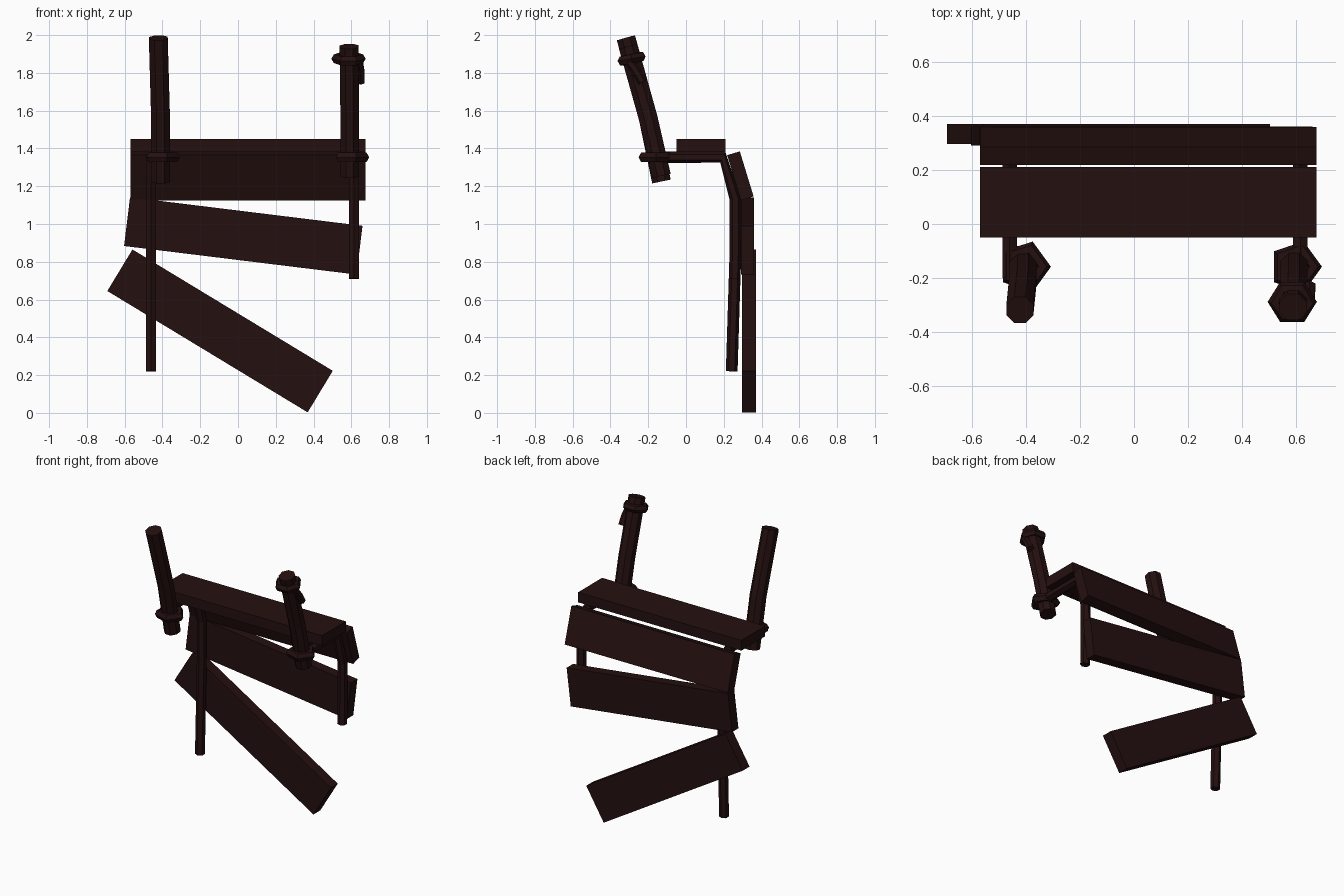
import bpy, bmesh
from math import sin, cos, pi, radians
from mathutils import Vector, Matrix

if "Cube" in bpy.data.objects:
    bpy.data.objects.remove(bpy.data.objects["Cube"])

wood = bpy.data.materials.new("dark red brown wood")
wood.use_nodes = True
wood.diffuse_color = (0.018, 0.005, 0.005, 1)
wood.node_tree.nodes["Principled BSDF"].inputs["Base Color"].default_value = wood.diffuse_color


def finish(name, bm):
    bmesh.ops.recalc_face_normals(bm, faces=bm.faces)
    mesh = bpy.data.meshes.new(name)
    bm.to_mesh(mesh)
    bm.free()
    mesh.materials.append(wood)
    obj = bpy.data.objects.new(name, mesh)
    bpy.context.scene.collection.objects.link(obj)
    return obj


def plank(name, size, centre, axis="X", angle=0):
    bm = bmesh.new()
    bmesh.ops.create_cube(bm, size=1)
    place = Matrix.Translation(centre) @ Matrix.Rotation(radians(angle), 4, axis)
    bmesh.ops.transform(bm, matrix=place @ Matrix.Diagonal((*size, 1)), verts=bm.verts)
    return finish(name, bm)


def tube(name, path, radius, sides=6, closed=False, ref=(1, 0, 0)):
    """Sweep a polygon along a path, mitred at the bends."""
    bm = bmesh.new()
    pts = [Vector(p) for p in path]
    n = len(pts)
    rings = []
    for i, p in enumerate(pts):
        before = pts[i - 1] if closed or i else p
        after = pts[(i + 1) % n] if closed or i < n - 1 else p
        along = (after - before).normalized()
        u = Vector(ref)
        u = (u - along * u.dot(along)).normalized()
        v = along.cross(u)
        rings.append([bm.verts.new(p + radius * (cos(a) * u + sin(a) * v))
                      for a in [2 * pi * (k + 0.5) / sides for k in range(sides)]])
    for i in range(n if closed else n - 1):
        a, b = rings[i], rings[(i + 1) % n]
        for k in range(sides):
            j = (k + 1) % sides
            bm.faces.new((a[k], a[j], b[j], b[k]))
    if not closed:
        bm.faces.new(rings[0])
        bm.faces.new(rings[-1])
    return finish(name, bm)


# Planks, from the level one down to the dangling one
plank("level_plank", (1.245, 0.26, 0.07), (0.053, 0.08, 1.415))
plank("tilted_plank", (1.245, 0.07, 0.25), (0.053, 0.288, 1.255), "X", 17)
plank("slanted_plank", (1.24, 0.07, 0.26), (0.028, 0.325, 0.937), "Y", 7)
plank("dangling_plank", (1.24, 0.075, 0.257), (-0.095, 0.333, 0.434), "Y", 31.2)

# Each side: leaning post, knotted loop and the rope carrying the planks
for side, x, post_x, lean, top, bottom, end in (
        ("right", -0.46, -0.41, -0.012, 0, 1.225, 0.22),
        ("left", 0.615, 0.592, -0.004, 0.045, 1.255, 0.71)):
    tube(side + "_post", [(post_x, -0.13, bottom), (post_x, -0.2, 1.56),
                          (post_x + lean, -0.318 + top / 4, 1.985 - top)], 0.054, 8)
    loop = [(post_x + 0.005 + 0.068 * cos(a), -0.158 + 0.068 * sin(a), 1.353)
            for a in [2 * pi * k / 5 for k in range(5)]]
    tube(side + "_loop", loop, 0.03, 6, True, (0, 0, 1))
    tube(side + "_rope", [(x, -0.2, 1.353), (x, 0.195, 1.353),
                          (x, 0.262, 1.13), (x, 0.262, 0.86),
                          (x, 0.262 - 0.02 * (0.86 - end) / 0.64, end)], 0.031, 6)

# Torn rope wound round the top of the left post, with a loose tail
coil = [(0.585 + 0.064 * cos(a), -0.288 + 0.058 * sin(a), 1.875 + 0.014 * sin(a))
        for a in [2 * pi * k / 6 for k in range(6)]]
tube("torn_coil", coil, 0.027, 6, True, (0, 0, 1))
tube("torn_tail", [(0.64, -0.3, 1.86), (0.648, -0.265, 1.81), (0.65, -0.23, 1.75)], 0.024)
